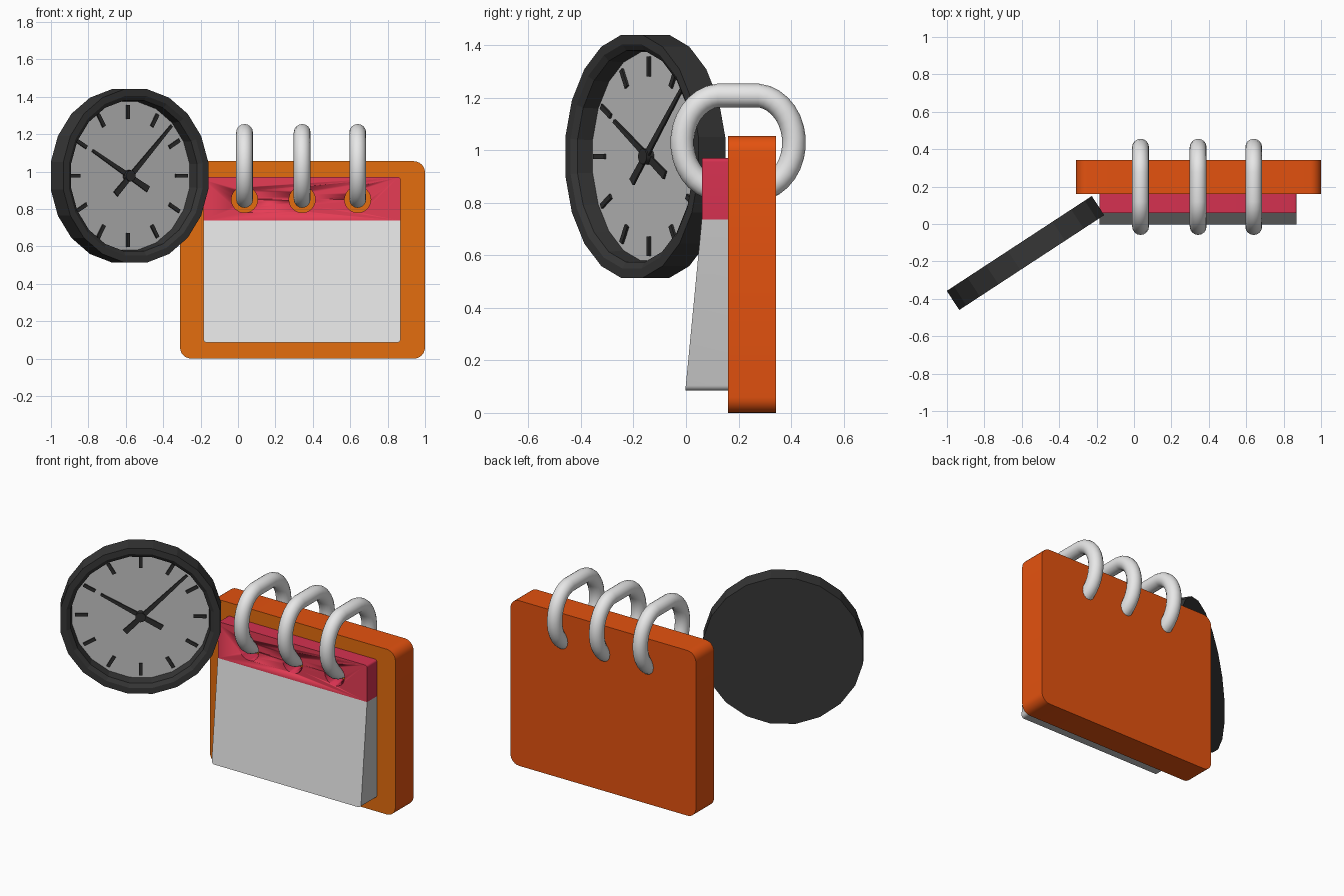
import bpy, bmesh, math
from mathutils import Matrix, Vector

if "Cube" in bpy.data.objects:
    bpy.data.objects.remove(bpy.data.objects["Cube"])


def material(name, r, g, b):
    m = bpy.data.materials.new(name)
    lin = [(c / 255 / 12.92 if c < 10 else ((c / 255 + 0.055) / 1.055) ** 2.4) for c in (r, g, b)]
    m.diffuse_color = (*lin, 1)
    m.use_nodes = True
    m.node_tree.nodes["Principled BSDF"].inputs["Base Color"].default_value = m.diffuse_color
    return m


BOARD_FRONT = material("amber board front", 228, 109, 14)
BOARD = material("orange board", 228, 82, 15)
RED_FRONT = material("red header front", 230, 60, 85)
RED = material("red header sides", 213, 49, 80)
PAPER_FRONT = material("pale paper", 238, 238, 238)
PAPER = material("grey paper edge", 198, 198, 198)
STEEL = material("silver ring", 240, 240, 240)
RIM = material("black clock rim", 54, 54, 54)
DIAL = material("grey clock dial", 196, 196, 196)
HAND = material("dark clock hand", 46, 46, 46)


def finish(bm, name, mats, smooth=True):
    bmesh.ops.recalc_face_normals(bm, faces=bm.faces)
    me = bpy.data.meshes.new(name)
    bm.to_mesh(me)
    bm.free()
    ob = bpy.data.objects.new(name, me)
    bpy.context.collection.objects.link(ob)
    for m in mats:
        me.materials.append(m)
    if smooth:
        bpy.ops.object.select_all(action='DESELECT')
        ob.select_set(True)
        bpy.context.view_layer.objects.active = ob
        bpy.ops.object.shade_smooth_by_angle(angle=math.radians(30))
    return ob


def slab(name, x0, x1, z0, z1, y0, y1, r_bottom, r_top, mats, slope=0.0):
    """Rounded panel; first material on the front face, second elsewhere."""
    bm = bmesh.new()
    outline = []
    for cx, cz, r, a0 in ((x1, z1, r_top, 0), (x0, z1, r_top, 90),
                          (x0, z0, r_bottom, 180), (x1, z0, r_bottom, 270)):
        sx = -1 if cx == x1 else 1
        sz = -1 if cz == z1 else 1
        steps = 6 if r else 0
        for i in range(steps + 1):
            a = math.radians(a0 + 90 * i / max(steps, 1))
            outline.append((cx + sx * r + r * math.cos(a), cz + sz * r + r * math.sin(a)))
    front = [bm.verts.new((x, y0 - slope * (z1 - z), z)) for x, z in outline]
    back = [bm.verts.new((x, y1, z)) for x, z in outline]
    n = len(outline)
    bm.faces.new(front)
    bm.faces.new(back[::-1]).material_index = 1
    for i in range(n):
        j = (i + 1) % n
        bm.faces.new((front[i], front[j], back[j], back[i])).material_index = 1
    return finish(bm, name, mats)


# Calendar body
RING_X = (0.035, 0.343, 0.64)
slab("calendar_board", -0.31, 1.0, 0, 1.055, 0.16, 0.343, 0.06, 0.06, (BOARD_FRONT, BOARD))
slab("paper_pad", -0.185, 0.87, 0.085, 0.737, 0.06, 0.16, 0.02, 0, (PAPER_FRONT, PAPER), slope=0.096)
header = slab("header_strip", -0.185, 0.87, 0.737, 0.97, 0.06, 0.16, 0, 0.014, (RED_FRONT, RED))

# Round holes through the header
bm = bmesh.new()
for x in RING_X:
    bmesh.ops.create_cone(bm, cap_ends=True, segments=32, radius1=0.07, radius2=0.07, depth=0.3,
                          matrix=Matrix.Translation((x, 0.11, 0.85)) @ Matrix.Rotation(math.pi / 2, 4, 'X'))
for f in bm.faces:
    f.material_index = 1
cutter = finish(bm, "hole_cutter", (RED_FRONT, RED))
cutter.hide_render = True
cutter.hide_set(True)
mod = header.modifiers.new("holes", 'BOOLEAN')
mod.operation = 'DIFFERENCE'
mod.solver = 'EXACT'
mod.object = cutter

# Binder rings: flattened loops swept with a round section
for k, x in enumerate(RING_X):
    bm = bmesh.new()
    path = []
    for i in range(32):
        a = 2 * math.pi * (i + 0.5) / 32
        c, s = math.cos(a), math.sin(a)
        path.append(Vector((x, 0.1985 + math.copysign(0.063, c) + 0.15 * c, 1.03 + 0.18 * s)))
    loops = []
    for i, p in enumerate(path):
        t = (path[(i + 1) % 32] - path[i - 1]).normalized()
        side = Vector((1, 0, 0))
        out = t.cross(side)
        loops.append([bm.verts.new(p + 0.045 * (math.cos(b) * side + math.sin(b) * out))
                      for b in (2 * math.pi * j / 16 for j in range(16))])
    for i in range(32):
        la, lb = loops[i], loops[(i + 1) % 32]
        for j in range(16):
            bm.faces.new((la[j], la[(j + 1) % 16], lb[(j + 1) % 16], lb[j]))
    ob = finish(bm, f"binder_ring_{k + 1}", (STEEL,))
    ob.data.shade_smooth()

# Clock: built in its own frame (x across, z up, front at -y), then turned
CLOCK = Matrix.Translation((-0.58, -0.155, 0.977)) @ Matrix.Rotation(math.radians(33.2), 4, 'Z')
SIDES = 20

# Rim and back, from a stepped profile of (radius, depth)
bm = bmesh.new()
profile = ((0.469, 0.061), (0.469, -0.061), (0.432, -0.061), (0.408, -0.045), (0.402, 0.02))
rings = [[bm.verts.new((r * math.cos(a), y, r * math.sin(a)))
          for a in (2 * math.pi * (i + 0.5) / SIDES for i in range(SIDES))] for r, y in profile]
for la, lb in zip(rings, rings[1:]):
    for i in range(SIDES):
        j = (i + 1) % SIDES
        bm.faces.new((la[i], la[j], lb[j], lb[i]))
bm.faces.new(rings[0])
bm.faces.new(rings[-1]).material_index = 1
finish(bm, "clock_case", (RIM, DIAL), smooth=False).matrix_world = CLOCK


def bar(bm, p, q, w0, w1, y0, y1):
    """Tapered flat bar from p to q in the dial plane."""
    p, q = Vector(p), Vector(q)
    d = (q - p).normalized()
    n = Vector((-d.y, d.x))
    pts = (p + n * w0 / 2, p - n * w0 / 2, q - n * w1 / 2, q + n * w1 / 2)
    lo = [bm.verts.new((v.x, y0, v.y)) for v in pts]
    hi = [bm.verts.new((v.x, y1, v.y)) for v in pts]
    bm.faces.new(lo)
    bm.faces.new(hi[::-1])
    for i in range(4):
        j = (i + 1) % 4
        bm.faces.new((lo[i], lo[j], hi[j], hi[i]))


# Hour marks
bm = bmesh.new()
for i in range(12):
    a = math.pi * i / 6
    c, s = math.cos(a), math.sin(a)
    bar(bm, (0.305 * c, 0.305 * s), (0.38 * c, 0.38 * s), 0.02, 0.02, 0.02, 0.011)
finish(bm, "hour_marks", (HAND,), smooth=False).matrix_world = CLOCK

# Hands and hub
for name, tail, tip, y in (("hour_hand", (0.125, -0.072), (-0.23, 0.135), 0.012),
                           ("minute_hand", (-0.09, -0.098), (0.268, 0.268), 0.002)):
    bm = bmesh.new()
    bar(bm, tail, tip, 0.034, 0.015, y, y - 0.008)
    finish(bm, name, (HAND,), smooth=False).matrix_world = CLOCK
bm = bmesh.new()
bmesh.ops.create_cone(bm, cap_ends=True, segments=16, radius1=0.03, radius2=0.03, depth=0.035,
                      matrix=Matrix.Translation((0, 0.004, 0)) @ Matrix.Rotation(math.pi / 2, 4, 'X'))
finish(bm, "clock_hub", (HAND,)).matrix_world = CLOCK
